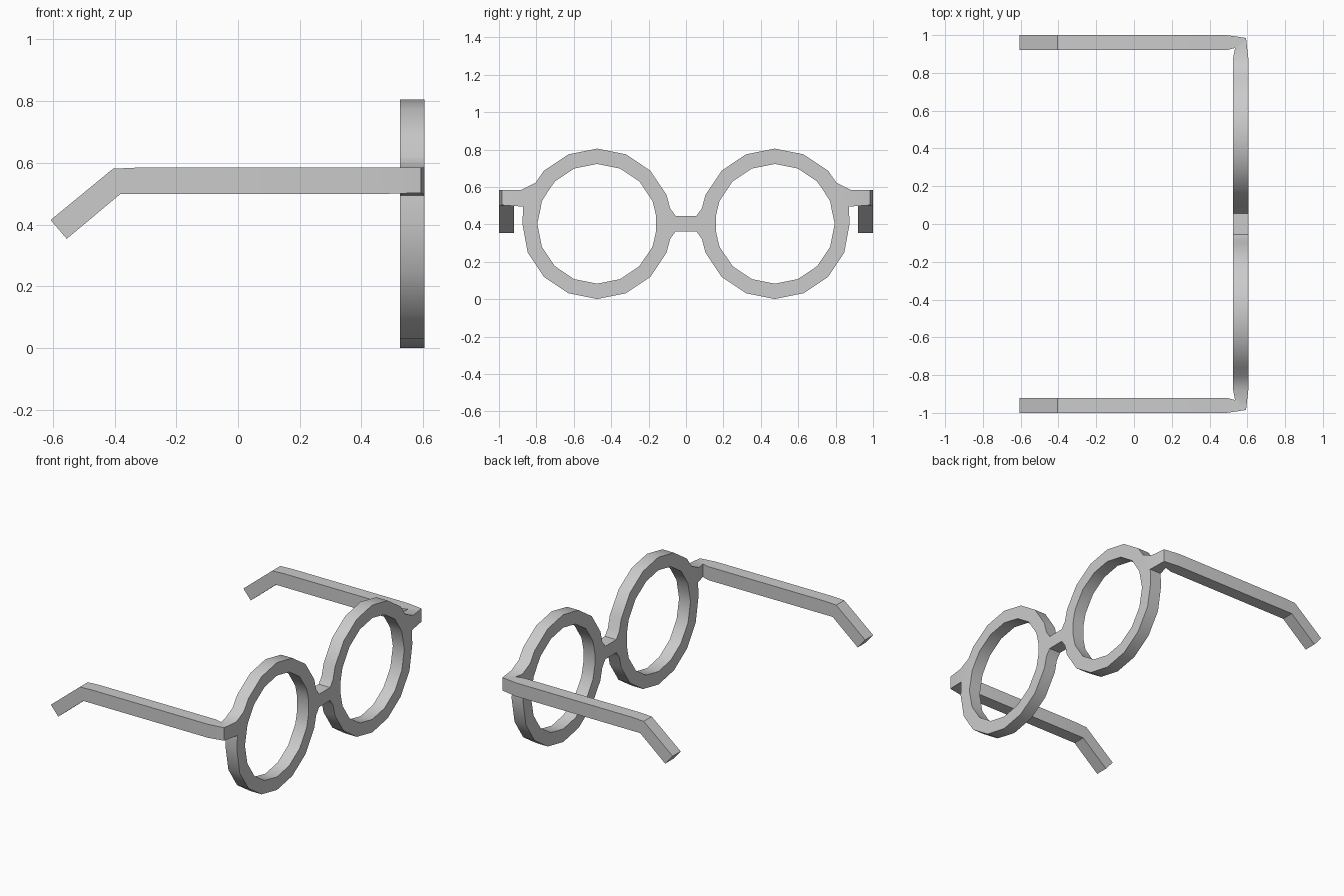
import bpy, bmesh, math

if "Cube" in bpy.data.objects:
    bpy.data.objects.remove(bpy.data.objects["Cube"])

CY, CZ, R_OUT, R_IN = 0.475, 0.403, 0.402, 0.32
X_BACK, X_FRONT = 0.525, 0.605


def rim(deg):
    """Outer and inner (y, z) rim points at an angle."""
    a = math.radians(deg)
    c, s = math.cos(a), math.sin(a)
    return ((CY + R_OUT * c, CZ + R_OUT * s), (CY + R_IN * c, CZ + R_IN * s))


# Lens rim outline: round points, flared into the hinge and the bridge
hinge = [((0.805, 0.622), (0.735, 0.58)),
         ((0.88, 0.585), (0.77, 0.525)),
         ((0.87, 0.495), (0.782, 0.464)),
         ((0.875, 0.405), (0.795, 0.403))]
bridge = [((0.085, 0.322), (0.169, 0.323)),
          ((0.055, 0.363), (0.16, 0.363)),
          ((0.055, 0.445), (0.16, 0.445)),
          ((0.085, 0.486), (0.169, 0.485))]
outline = [rim(90), rim(67.5), rim(45)] + hinge
outline += [rim(-22.5 * i) for i in range(1, 8)]
bridge_seg = len(outline) + 1
hinge_seg = 4
outline += bridge + [rim(157.5), rim(135), rim(112.5)]

bm = bmesh.new()


def loft(a, b, skip=None):
    for k in range(4):
        if k != skip:
            j = (k + 1) % 4
            bm.faces.new((a[k], a[j], b[j], b[k]))


# Rim: square section carried around the lens, open at hinge and bridge
rings = []
for o, i in outline:
    rings.append([bm.verts.new(p) for p in (
        (X_BACK, *i), (X_BACK, *o), (X_FRONT, *o), (X_FRONT, *i))])
for n in range(len(rings)):
    loft(rings[n], rings[(n + 1) % len(rings)],
         1 if n in (hinge_seg, bridge_seg) else None)

# Half of the bridge, up to the mirror plane
lo, up = rings[bridge_seg], rings[bridge_seg + 1]
mid = [bm.verts.new((v.co.x, 0, v.co.z)) for v in (up[1], up[2], lo[2], lo[1])]
loft([up[1], up[2], lo[2], lo[1]], mid)

# Temple arm: top inner, top outer, bottom outer, bottom inner
up, lo = rings[hinge_seg], rings[hinge_seg + 1]
prev = [up[1], up[2], lo[2], lo[1]]
arm = [
    ((0.535, 0.932, 0.585), (0.593, 0.985, 0.585), (0.593, 0.985, 0.503), (0.535, 0.932, 0.503)),
    ((0.49, 0.92, 0.585), (0.49, 1.0, 0.585), (0.49, 1.0, 0.5), (0.49, 0.92, 0.5)),
    ((-0.32, 0.92, 0.585), (-0.32, 1.0, 0.585), (-0.32, 1.0, 0.5), (-0.32, 0.92, 0.5)),
    ((-0.405, 0.92, 0.581), (-0.405, 1.0, 0.581), (-0.38, 1.0, 0.5), (-0.38, 0.92, 0.5)),
    ((-0.607, 0.92, 0.415), (-0.607, 1.0, 0.415), (-0.555, 1.0, 0.354), (-0.555, 0.92, 0.354)),
]
for sec in arm:
    cur = [bm.verts.new(p) for p in sec]
    loft(prev, cur)
    prev = cur
bm.faces.new(prev)

bmesh.ops.recalc_face_normals(bm, faces=bm.faces[:])
mesh = bpy.data.meshes.new("glasses_frame")
bm.to_mesh(mesh)
bm.free()
frame = bpy.data.objects.new("glasses_frame", mesh)
bpy.context.collection.objects.link(frame)

# Smooth the curved rim, keep edges sharp
bpy.context.view_layer.objects.active = frame
frame.select_set(True)
bpy.ops.object.shade_smooth_by_angle(angle=math.radians(30))

# Mirror to the other side
mir = frame.modifiers.new("mirror", 'MIRROR')
mir.use_axis = (False, True, False)
mir.use_clip = True
